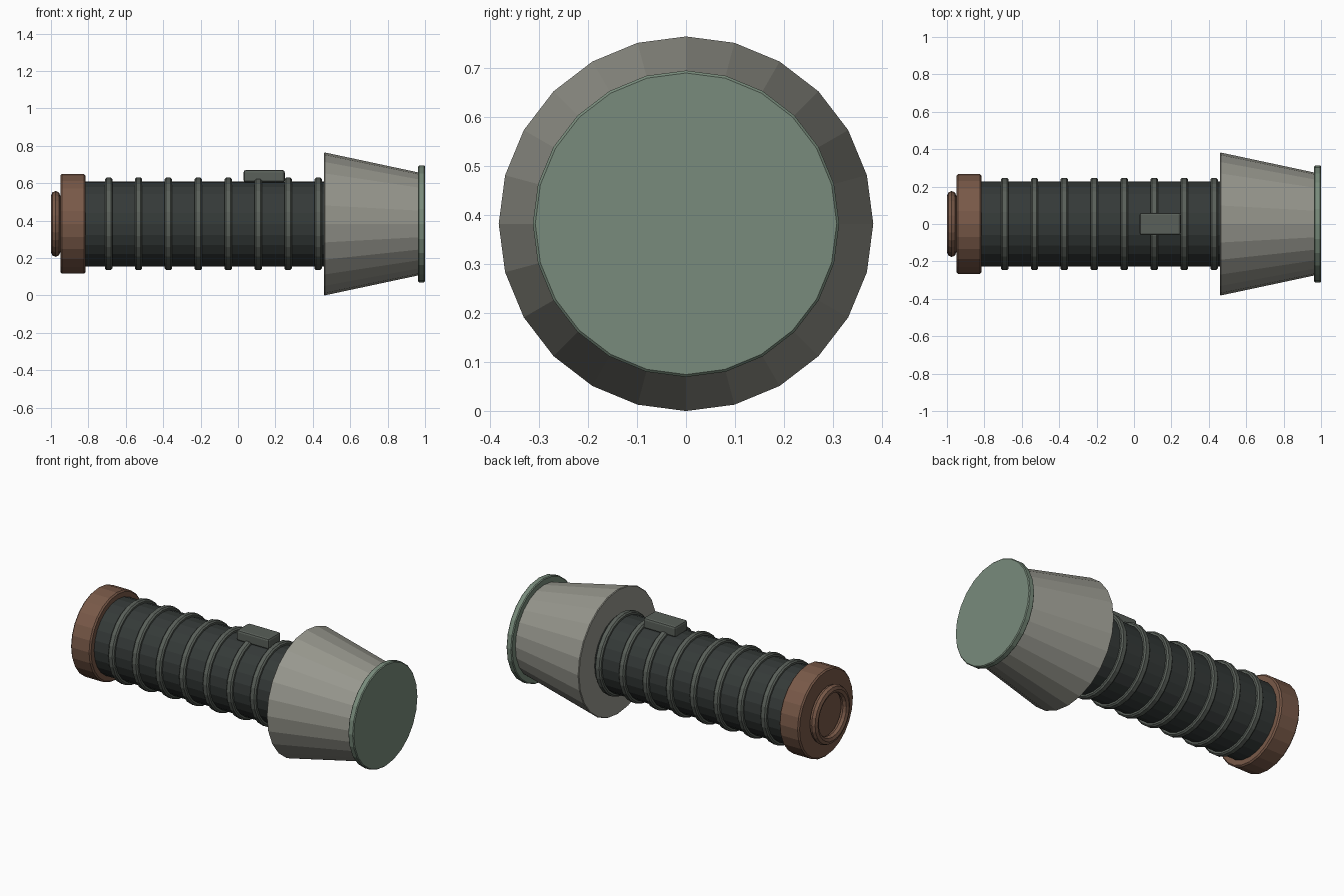
import bpy, bmesh
from math import sin, cos, pi

if "Cube" in bpy.data.objects:
    bpy.data.objects.remove(bpy.data.objects["Cube"])

AXIS_Z = 0.382
SIDES = 24


def material(name, rgb):
    m = bpy.data.materials.new(name)
    m.diffuse_color = (*rgb, 1)
    m.use_nodes = True
    m.node_tree.nodes["Principled BSDF"].inputs["Base Color"].default_value = m.diffuse_color
    return m


DARK = material("dark_rubber", (0.035, 0.042, 0.040))
GRIP = material("grip_grey", (0.10, 0.115, 0.10))
METAL = material("head_metal", (0.31, 0.31, 0.27))
GLASS = material("lens_green", (0.19, 0.26, 0.20))
COPPER = material("copper_brown", (0.19, 0.10, 0.065))


def finish(bm, name, mat):
    bmesh.ops.recalc_face_normals(bm, faces=bm.faces)
    mesh = bpy.data.meshes.new(name)
    bm.to_mesh(mesh)
    bm.free()
    mesh.materials.append(mat)
    ob = bpy.data.objects.new(name, mesh)
    bpy.context.collection.objects.link(ob)
    return ob


def lathe(name, profile, mat, closed=False):
    """Spin (x, radius) points about the long axis; closed makes a ring."""
    bm = bmesh.new()
    loops = [[bm.verts.new((x, r * sin(2 * pi * k / SIDES),
                            AXIS_Z + r * cos(2 * pi * k / SIDES)))
              for k in range(SIDES)] for x, r in profile]
    pairs = list(zip(loops, loops[1:]))
    if closed:
        pairs.append((loops[-1], loops[0]))
    else:
        bm.faces.new(loops[0])
        bm.faces.new(loops[-1])
    for a, b in pairs:
        for k in range(SIDES):
            n = (k + 1) % SIDES
            bm.faces.new((a[k], a[n], b[n], b[k]))
    return finish(bm, name, mat)


def disc(name, x0, x1, r, bevel, mat):
    return lathe(name, [(x0, r - bevel), (x0 + bevel, r),
                        (x1 - bevel, r), (x1, r - bevel)], mat)


# Handle with evenly spaced grip rings
disc("handle", -0.83, 0.47, 0.228, 0.004, DARK)
for i in range(8):
    x = -0.692 + 0.16 * i
    disc(f"grip_ring_{i + 1}", x - 0.02, x + 0.02, 0.247, 0.008, GRIP)

# Flared head and lens
lathe("head", [(0.46, 0.378), (0.464, 0.382), (0.97, 0.274)], METAL)
disc("lens", 0.963, 1.0, 0.3125, 0.005, GLASS)

# Tail cap and its end ring
disc("tail_cap", -0.95, -0.815, 0.266, 0.008, COPPER)
lathe("tail_ring", [(-0.975 + 0.025 * cos(2 * pi * k / 8),
                     0.151 + 0.025 * sin(2 * pi * k / 8)) for k in range(8)],
      COPPER, closed=True)

# Switch on top of the handle
bm = bmesh.new()
bmesh.ops.create_cube(bm, size=1)
bmesh.ops.scale(bm, vec=(0.22, 0.12, 0.065), verts=bm.verts)
bmesh.ops.translate(bm, vec=(0.14, 0, 0.6375), verts=bm.verts)
bmesh.ops.bevel(bm, geom=bm.edges[:], offset=0.012, segments=2,
                profile=0.5, affect='EDGES')
finish(bm, "switch", GRIP)
